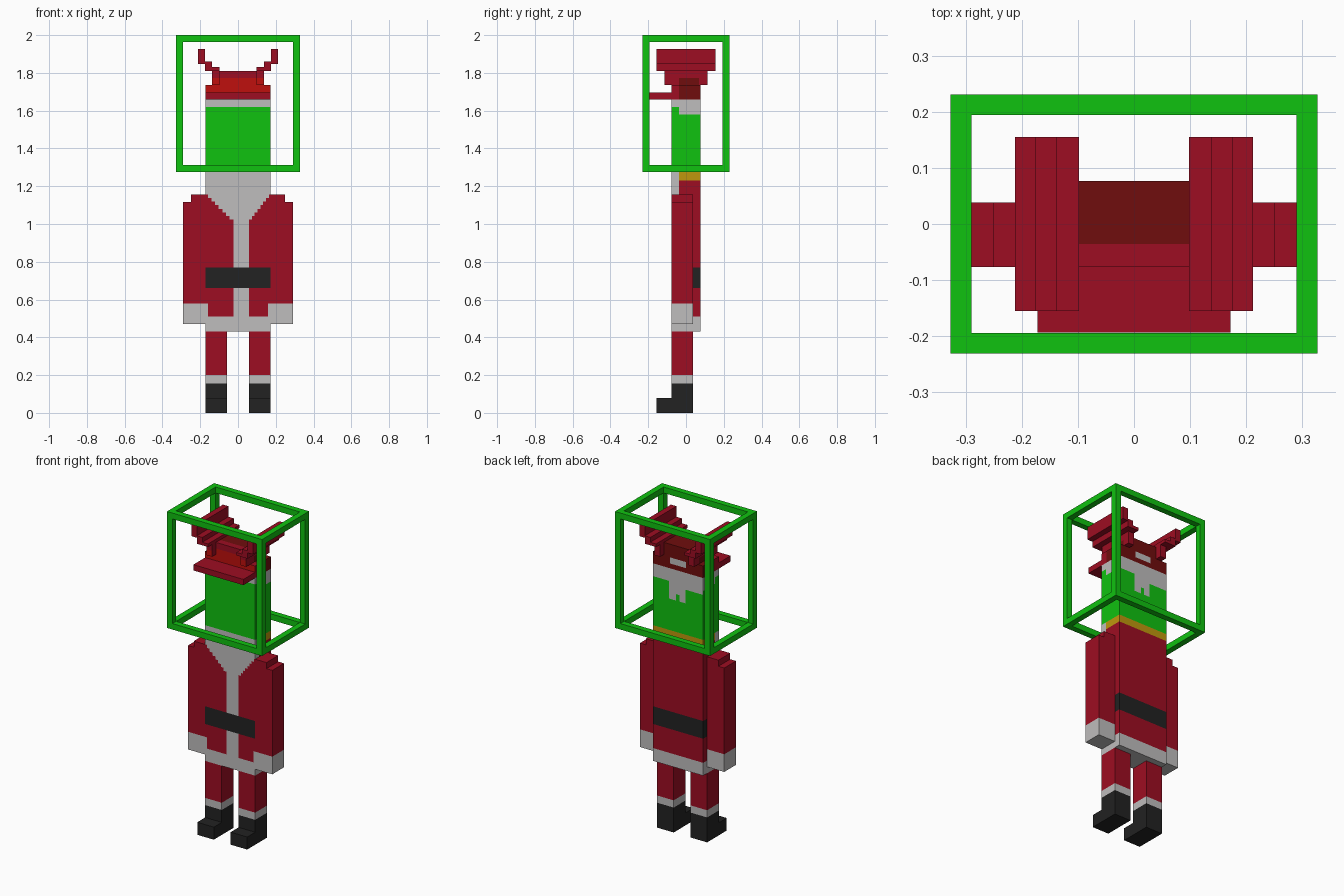
import bpy
import bmesh
from mathutils import Vector

cube = bpy.data.objects.get("Cube")
if cube:
    bpy.data.objects.remove(cube)


def material(name, rgb):
    m = bpy.data.materials.new(name)
    m.diffuse_color = (*rgb, 1)
    m.use_nodes = True
    m.node_tree.nodes["Principled BSDF"].inputs["Base Color"].default_value = (*rgb, 1)
    return m


GREEN, CRIMSON, MAROON, RED, GREY, BLACK, GOLD = range(7)
MATS = [
    material("green", (0.005, 0.54, 0.005)),
    material("crimson", (0.34, 0.004, 0.016)),
    material("maroon", (0.16, 0.004, 0.004)),
    material("bright_red", (0.52, 0.005, 0.004)),
    material("light_grey", (0.52, 0.51, 0.51)),
    material("black", (0.016, 0.016, 0.016)),
    material("gold", (0.52, 0.31, 0.004)),
]


def box(name, x, y, z, paint, cuts=((), (), ())):
    """Box from ranges; paint is a colour or a rule(centre, normal) on the cut faces."""
    bm = bmesh.new()
    bmesh.ops.create_cube(bm, size=1)
    for v in bm.verts:
        for i, (a, b) in enumerate((x, y, z)):
            v.co[i] = (a + b) / 2 + v.co[i] * (b - a)
    for axis, values in enumerate(cuts):
        normal = Vector([float(axis == i) for i in range(3)])
        for value in values:
            bmesh.ops.bisect_plane(bm, geom=bm.verts[:] + bm.edges[:] + bm.faces[:],
                                   plane_co=normal * value, plane_no=normal)
    bm.normal_update()
    for f in bm.faces:
        f.material_index = paint(f.calc_center_median(), f.normal) if callable(paint) else paint
    mesh = bpy.data.meshes.new(name)
    for m in MATS:
        mesh.materials.append(m)
    bm.to_mesh(mesh)
    bm.free()
    obj = bpy.data.objects.new(name, mesh)
    bpy.context.collection.objects.link(obj)
    return obj


def pair(name, x, y, z, paint, cuts=((), (), ())):
    """The same box on the left (+x) and the right (-x)."""
    box("left_" + name, x, y, z, paint, cuts)
    box("right_" + name, (-x[1], -x[0]), y, z, paint,
        ([-c for c in cuts[0]], cuts[1], cuts[2]))


W, D = 0.172, 0.077          # half width and half depth of the body
LIMB = (-D, 0.038)           # depth of arms and legs

# Legs with cuffs, boots and toes
pair("leg", (0.058, W), LIMB, (0.155, 0.43),
     lambda c, n: GREY if c.z < 0.2 else CRIMSON, ((), (), (0.2,)))
pair("boot", (0.058, W), LIMB, (0, 0.155), BLACK)
pair("boot_toe", (0.058, W), (-0.155, -D), (0, 0.078), BLACK)

# Coat: trimmed opening in front, belt, hem and collar
STEPS = 7
rows = [1.025 + 0.13 * i / STEPS for i in range(STEPS + 1)]


def lapels(i):
    t = i / STEPS
    return -0.025 - 0.135 * t, 0.058 + 0.105 * t


def coat(c, n):
    if c.z < 0.51 or n.z < -0.5:
        return GREY
    if 0.66 < c.z < 0.77:
        return BLACK
    if n.y < -0.5:
        if c.z > 1.155:
            return GREY
        if c.z < 0.58 and abs(c.x) > 0.16:
            return GREY
        row = sum(c.z > r for r in rows)
        left, right = lapels(row)
        return GREY if left < c.x < right else CRIMSON
    if c.z > 1.155 and c.y < -0.038:
        return GREY
    return GOLD if c.z > 1.23 else CRIMSON


lapel_cuts = [v for i in range(STEPS + 1) for v in lapels(i)]
box("coat", (-W, W), (-D, D), (0.43, 1.275), coat,
    (lapel_cuts + [-0.16, 0.16], (-0.038,), rows + [0.51, 0.58, 0.66, 0.77, 1.23]))

# Sleeves with cuffs and a stepped shoulder
for part, x, top in (("sleeve", (W, 0.25), 1.155), ("sleeve_outer", (0.25, 0.29), 1.117)):
    pair(part, x, LIMB, (0.47, top),
         lambda c, n: GREY if c.z < 0.58 else CRIMSON, ((), (), (0.58,)))


# Head with a hair band that drips down the back
def head(c, n):
    edge = 1.58
    if n.y < -0.5 or (abs(n.x) > 0.5 and c.y < -0.038):
        edge = 1.62
    elif n.y > 0.5:
        if -0.05 < c.x < 0.062:
            edge = 1.51 if -0.01 < c.x < 0.015 else 1.47
        elif c.x < -0.05:
            edge = 1.555
    return GREY if c.z > edge else GREEN


box("head", (-W, W), (-D, D), (1.275, 1.66), head,
    ((-0.05, -0.01, 0.015, 0.062), (-0.038,), (1.47, 1.51, 1.555, 1.58, 1.62)))


# Cap: bright front, dark back with a light strap opening, and a brim
def cap(c, n):
    if n.y < -0.5:
        return RED if c.z < 1.772 else CRIMSON
    if n.y > 0.5 and abs(c.x) < 0.055 and 1.69 < c.z < 1.728:
        return GREY
    return MAROON if c.y > -0.036 else CRIMSON


box("cap_band", (-W, W), (-D, D), (1.66, 1.735), cap,
    ((-0.055, 0.055), (-0.036,), (1.69, 1.728)))
box("cap_crown", (-0.098, 0.098), (-D, D), (1.735, 1.81), cap, ((), (-0.036,), (1.772,)))
box("cap_brim", (-W, W), (-0.193, -D), (1.66, 1.696), CRIMSON)


# Horns stepping outward from the cap
def horn_root(c, n):
    if c.z < 1.772 and n.y < -0.5:
        return RED
    if c.z < 1.772 and abs(n.x) > 0.5 and -0.036 < c.y < 0.07:
        return MAROON
    return CRIMSON


pair("horn_root", (0.098, 0.137), (-0.115, 0.115), (1.735, 1.811), horn_root,
     ((), (-0.036, 0.07), (1.772,)))
for part, x, z in (("horn_base", (0.098, 0.137), (1.811, 1.83)),
                   ("horn_middle", (0.137, 0.175), (1.811, 1.86)),
                   ("horn_tip", (0.175, 0.212), (1.848, 1.926))):
    pair(part, x, (-0.155, 0.155), z, CRIMSON)

# Open frame around the head
FX, FY, T = 0.327, 0.231, 0.037
for side, y in (("front", (-FY, -FY + T)), ("back", (FY - T, FY))):
    pair("frame_post_" + side, (FX - T, FX), y, (1.275, 2.0), GREEN)
for level, z in (("lower", (1.275, 1.275 + T)), ("upper", (2.0 - T, 2.0))):
    pair("frame_side_" + level, (FX - T, FX), (-FY + T, FY - T), z, GREEN)
    for side, y in (("front", (-FY, -FY + T)), ("back", (FY - T, FY))):
        box(f"frame_{side}_{level}", (-FX + T, FX - T), y, z, GREEN)
